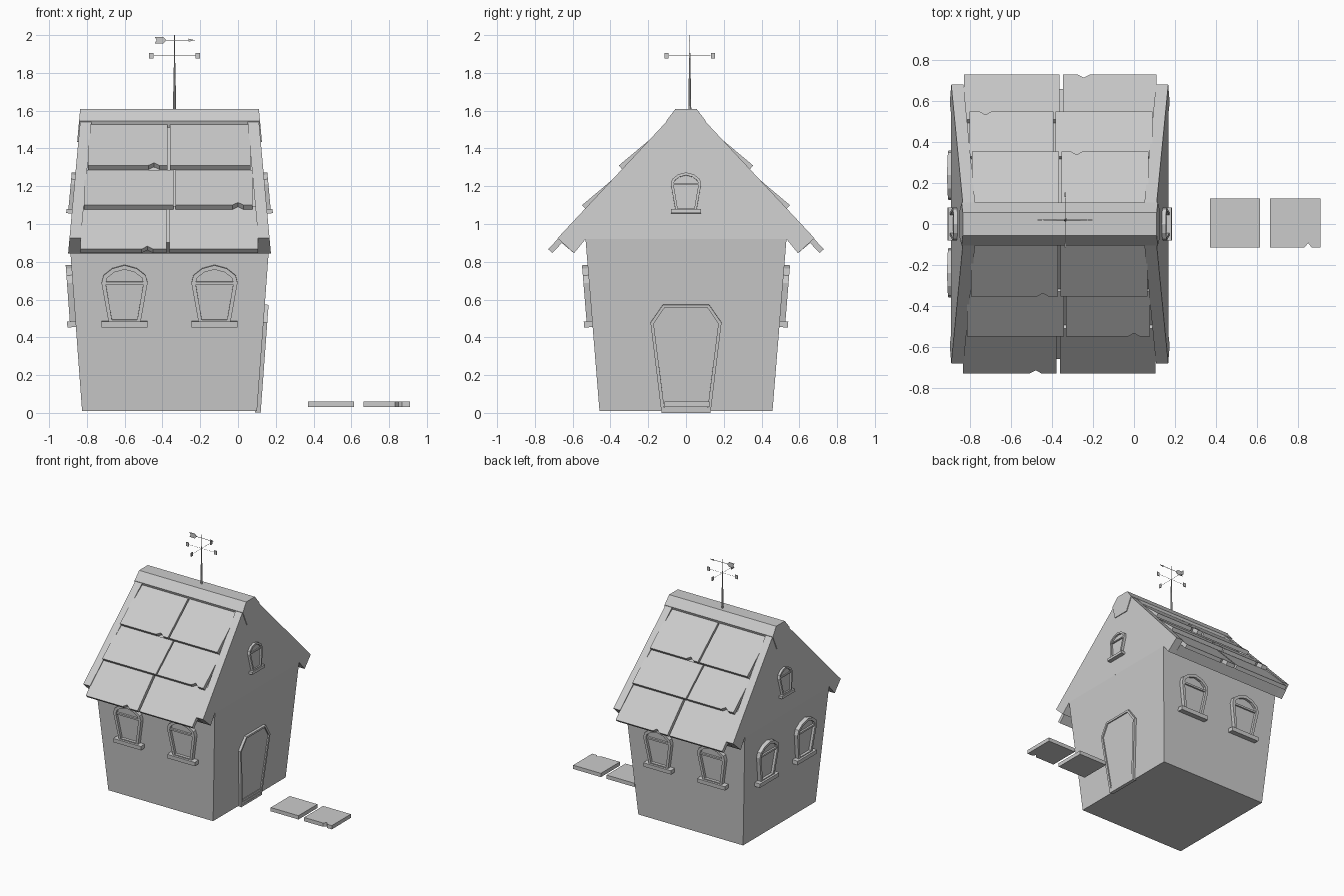
import bpy, bmesh, math
from mathutils import Matrix, Vector

if "Cube" in bpy.data.objects:
    bpy.data.objects.remove(bpy.data.objects["Cube"])

C = -0.3625                      # centre of the house along x


def finish(name, bm):
    bmesh.ops.recalc_face_normals(bm, faces=bm.faces[:])
    me = bpy.data.meshes.new(name)
    bm.to_mesh(me)
    bm.free()
    ob = bpy.data.objects.new(name, me)
    bpy.context.collection.objects.link(ob)
    return ob


def bridge(bm, a, b):
    n = len(a)
    for i in range(n):
        j = (i + 1) % n
        bm.faces.new((a[i], a[j], b[j], b[i]))


def slab(bm, poly, d0, d1, M):
    """Extrude a local (u, v) outline from depth d0 to d1."""
    lo, hi = [[bm.verts.new(M @ Vector((u, v, d))) for u, v in poly] for d in (d0, d1)]
    bm.faces.new(lo)
    bm.faces.new(hi)
    bridge(bm, lo, hi)


def ring(bm, outer, inner, d0, d1, M):
    """Raised frame between two outlines."""
    a, b, c, d = [[bm.verts.new(M @ Vector((u, v, z))) for u, v in p]
                  for p, z in ((outer, d0), (outer, d1), (inner, d1), (inner, d0))]
    bridge(bm, a, b)
    bridge(bm, b, c)
    bridge(bm, c, d)
    bridge(bm, d, a)


def loft(bm, profile, x_left, x_right):
    """Prism of a (y, z) profile whose ends lean with z."""
    l, r = [[bm.verts.new((C + f(z), y, z)) for y, z in profile] for f in (x_left, x_right)]
    bm.faces.new(l)
    bm.faces.new(r)
    bridge(bm, l, r)


def mirror(half):
    return half + [(-a, b) for a, b in reversed(half) if abs(a) > 1e-6]


def rect(u0, u1, v0, v1):
    return [(u0, v0), (u1, v0), (u1, v1), (u0, v1)]


def basis(u, v, origin):
    u, v = Vector(u).normalized(), Vector(v).normalized()
    M = Matrix((u, v, u.cross(v))).transposed().to_4x4()
    M.translation = Vector(origin)
    return M


def on_wall(n, lean, offset, along, z):
    """Frame standing on a leaning wall that faces the direction n."""
    n, up = Vector(n), Vector((0, 0, 1))
    u = up.cross(n)
    return basis(u, up + n * lean, Vector((C, 0, z)) + n * offset + u * along)


# Walls, widening upwards
wall_h = lambda z: 0.463 + 0.0736 * (z - 0.01)
gable_h = lambda z: 0.53 - 0.0912 * (z - 0.92)
bm = bmesh.new()
loft(bm, mirror([(0.458, 0.01), (0.532, 0.92)]), lambda z: -wall_h(z), wall_h)
finish("walls", bm)

# Gable ends with raised barge strips, and the sunken roof deck between them
barge = mirror([(0.532, 0.92), (0.593, 0.845), (0.68, 0.925), (0.06, 1.588)])
deck = mirror([(0.532, 0.92), (0.593, 0.845), (0.66, 0.902), (0.06, 1.544)])
for side, s in (("left", -1), ("right", 1)):
    bm = bmesh.new()
    loft(bm, barge, lambda z: s * (gable_h(z) - 0.06), lambda z: s * gable_h(z))
    finish(side + "_gable", bm)
bm = bmesh.new()
loft(bm, deck, lambda z: 0.06 - gable_h(z), lambda z: gable_h(z) - 0.06)
finish("roof_deck", bm)

# Ridge cap
bm = bmesh.new()
loft(bm, mirror([(0.065, 1.435), (0.105, 1.545), (0.055, 1.61)]),
     lambda z: -gable_h(z) - 0.006, lambda z: gable_h(z) + 0.006)
finish("ridge_cap", bm)


# Roof tiles, some with a chipped lower edge
def tile(bm, x0, x1, length, M, notch=None, w=0.03):
    chip = [(notch - w, 0), (notch, 0.022), (notch + w, 0)] if notch is not None else []
    slab(bm, [(x0, 0)] + chip + [(x1, 0), (x1, length), (x0, length)], -0.03, 0, M)


rows = [  # tip (y, z), top (y, z), left, gap, right, chip
    ((-0.355, 1.31), (-0.093, 1.53), (-0.795, -0.372), (-0.36, 0.065), -0.445),
    ((-0.55, 1.10), (-0.33, 1.285), (-0.815, -0.342), (-0.332, 0.078), 0.0),
    ((-0.73, 0.867), (-0.51, 1.095), (-0.835, -0.378), (-0.362, 0.106), -0.48),
]
turn = Matrix.Translation((C, 0, 0)) @ Matrix.Rotation(math.pi, 4, 'Z') @ Matrix.Translation((-C, 0, 0))
for face, T in (("front", Matrix()), ("back", turn)):
    bm = bmesh.new()
    for tip, top, left, right, chip in rows:
        dy, dz = top[0] - tip[0], top[1] - tip[1]
        M = T @ basis((1, 0, 0), (0, dy, dz), (0, *tip))
        for x0, x1 in (left, right):
            tile(bm, x0, x1, math.hypot(dy, dz), M, chip if x0 < chip < x1 else None)
    finish(face + "_roof_tiles", bm)

# Two loose tiles on the ground
for i, (x0, x1, chip) in enumerate(((0.37, 0.615, None), (0.665, 0.91, 0.85))):
    bm = bmesh.new()
    tile(bm, x0, x1, 0.24, Matrix.Translation((0, -0.115, 0.06)), chip, 0.018)
    finish("loose_tile_%d" % (i + 1), bm)

# Arched windows
outer = mirror([(0.085, 0.03), (0.122, 0.235), (0.112, 0.275), (0.065, 0.312), (0, 0.33)])
inner = mirror([(0.067, 0.04), (0.1, 0.235), (0.091, 0.264), (0.053, 0.293), (0, 0.307)])


def window(name, M, k=1.0):
    S = M @ Matrix.Scale(k, 4)
    bm = bmesh.new()
    ring(bm, outer, inner, -0.02, 0.03, S)
    slab(bm, inner, -0.02, 0.01, S)
    slab(bm, rect(-0.1, 0.1, 0.228, 0.242), 0, 0.024, S)
    slab(bm, rect(-0.122, 0.122, 0, 0.032), -0.02, 0.045, S)
    finish(name, bm)


z = 0.455
for a in (-0.238, 0.238):
    tag = "a" if a < 0 else "b"
    window("front_window_" + tag, on_wall((0, -1, 0), 0.0813, 0.494, a, z))
    window("back_window_" + tag, on_wall((0, 1, 0), 0.0813, 0.494, a, z))
    window("left_window_" + tag, on_wall((-1, 0, 0), 0.0736, wall_h(z), a, z))
for side, s in (("left", -1), ("right", 1)):
    window(side + "_attic_window", on_wall((s, 0, 0), -0.0912, gable_h(1.055), 0, 1.055), 0.66)

# Door with a thin frame and threshold
M = on_wall((1, 0, 0), 0.0736, wall_h(0), 0, 0.0)
d_out = mirror([(0.13, 0.002), (0.188, 0.48), (0.122, 0.575)])
d_in = mirror([(0.114, 0.02), (0.171, 0.475), (0.113, 0.56)])
bm = bmesh.new()
ring(bm, d_out, d_in, -0.01, 0.02, M)
slab(bm, d_in, -0.01, 0.01, M)
slab(bm, rect(-0.115, 0.115, 0.02, 0.038), 0, 0.018, M)
slab(bm, rect(-0.117, 0.117, 0.038, 0.056), 0, 0.014, M)
finish("door", bm)

# Weather vane: stepped pole, thin arms, end plates and arrow
P = Vector((-0.336, 0.02, 0))
bm = bmesh.new()


def rod(a, b, r1, r2=None):
    d = Vector(b) - Vector(a)
    M = Matrix.Translation(P + (Vector(a) + Vector(b)) / 2) @ d.to_track_quat('Z', 'Y').to_matrix().to_4x4()
    bmesh.ops.create_cone(bm, cap_ends=True, segments=8, radius1=r1,
                          radius2=r1 if r2 is None else r2, depth=d.length, matrix=M)


rod((0, 0, 1.6), (0, 0, 1.77), 0.008, 0.006)
rod((0, 0, 1.77), (0, 0, 1.905), 0.005, 0.003)
rod((0, 0, 1.905), (0, 0, 2.0), 0.002)
rod((-0.11, 0, 1.89), (0.11, 0, 1.89), 0.001)
rod((0, -0.11, 1.89), (0, 0.11, 1.89), 0.001)
for u, v in (((1, 0, 0), (0.123, 0, 1.89)), ((1, 0, 0), (-0.123, 0, 1.89)),
             ((0, 1, 0), (0, 0.123, 1.89)), ((0, 1, 0), (0, -0.123, 1.89))):
    slab(bm, rect(-0.011, 0.011, -0.015, 0.015), -0.003, 0.003, basis(u, (0, 0, 1), P + Vector(v)))
finish("vane_pole", bm)

bm = bmesh.new()
A = basis((1, 0, 0), (0, 0, 1), P + Vector((0, 0, 1.973)))
rod((-0.06, 0, 1.973), (0.08, 0, 1.973), 0.0018)
slab(bm, [(-0.105, -0.018), (-0.06, -0.018), (-0.042, 0), (-0.06, 0.018), (-0.105, 0.018), (-0.095, 0)], -0.002, 0.002, A)
slab(bm, [(0.075, -0.008), (0.108, 0), (0.075, 0.008)], -0.002, 0.002, A)
finish("vane_arrow", bm)
